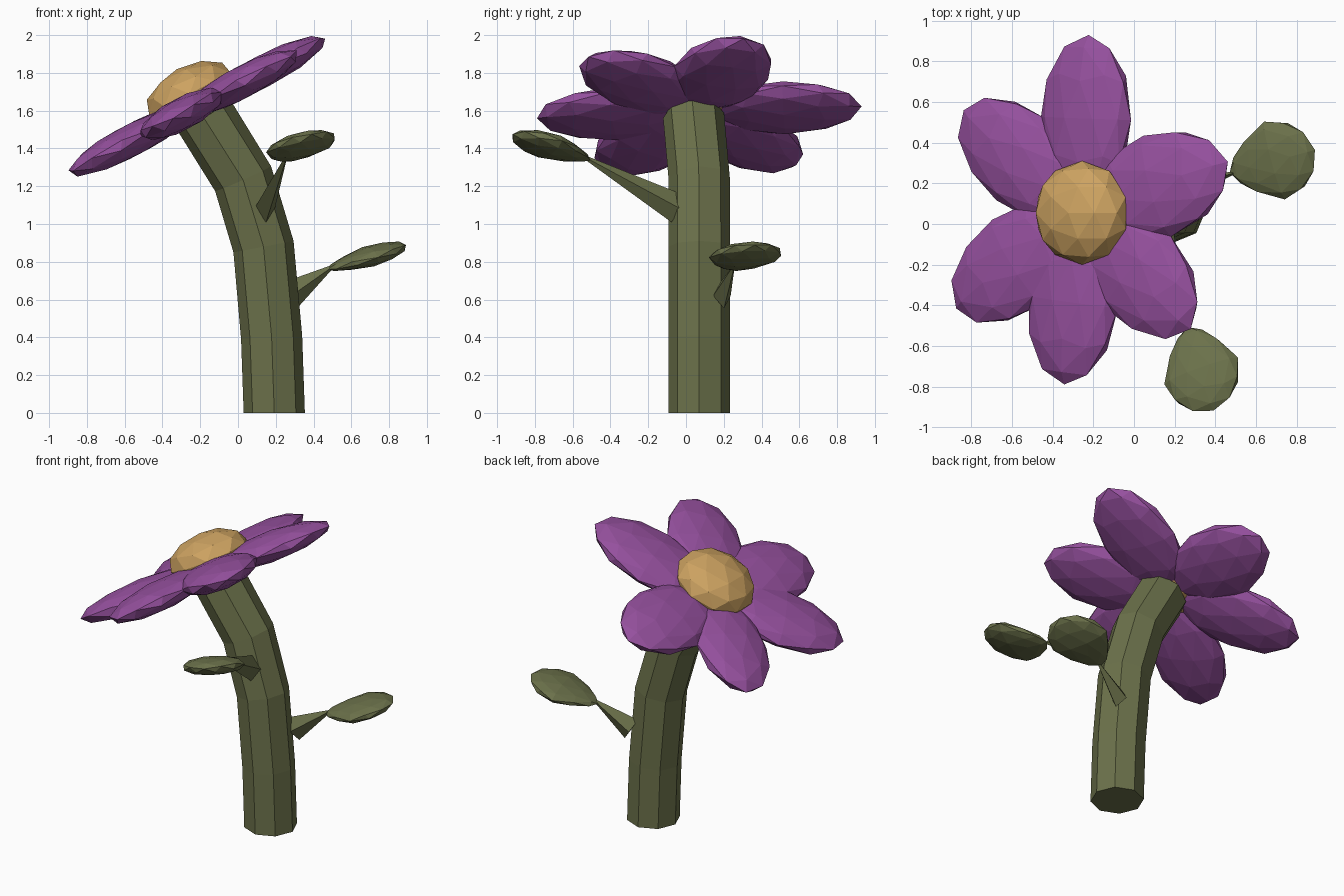
import bpy, bmesh, math
from mathutils import Vector, Matrix

if "Cube" in bpy.data.objects:
    bpy.data.objects.remove(bpy.data.objects["Cube"])


def material(name, rgb):
    m = bpy.data.materials.new(name)
    m.diffuse_color = (*rgb, 1)
    m.use_nodes = True
    m.node_tree.nodes["Principled BSDF"].inputs["Base Color"].default_value = m.diffuse_color
    return m


PURPLE = material("petal purple", (0.30, 0.08, 0.34))
YELLOW = material("centre yellow", (0.61, 0.365, 0.12))
GREEN = material("stem green", (0.147, 0.165, 0.069))


def finish(name, bm, mat):
    bmesh.ops.recalc_face_normals(bm, faces=bm.faces)
    me = bpy.data.meshes.new(name)
    bm.to_mesh(me)
    bm.free()
    me.materials.append(mat)
    ob = bpy.data.objects.new(name, me)
    bpy.context.collection.objects.link(ob)


def frame(axis, normal):
    """Rotation whose z runs along axis and whose x is the flat side's normal."""
    z = Vector(axis).normalized()
    x = Vector(normal)
    x = (x - z * x.dot(z)).normalized()
    return Matrix((x, z.cross(x), z)).transposed().to_4x4()


def blob(name, centre, axis, normal, length, width, thick, mat, taper=0.0):
    """Low-poly ellipsoid given by half sizes, pole along axis; taper pinches its start."""
    bm = bmesh.new()
    bmesh.ops.create_icosphere(bm, subdivisions=2, radius=1)
    for v in bm.verts:
        if v.co.z < 0:
            s = 1 + taper * v.co.z
            v.co.x *= s
            v.co.y *= s
            v.co.z *= 1 + taper * 0.25
    bm.transform(Matrix.Translation(centre) @ frame(axis, normal)
                 @ Matrix.Diagonal((thick, width, length, 1)))
    finish(name, bm, mat)


def tube(name, path, radii, sides, side_dir, mat, flat=1.0):
    """Closed tube through the path points, rings square to the path; flat narrows it sideways."""
    bm = bmesh.new()
    pts = [Vector(p) for p in path]
    rings = []
    for i, (p, r) in enumerate(zip(pts, radii)):
        a, b = pts[max(i - 1, 0)], pts[min(i + 1, len(pts) - 1)]
        d = (p - a).normalized() + (b - p).normalized()
        if p.z == 0:
            d = Vector((0, 0, 1))
        rot = frame(d, side_dir)
        rings.append([bm.verts.new(p + rot @ Vector((
            r * math.cos(math.tau * k / sides), flat * r * math.sin(math.tau * k / sides), 0)))
            for k in range(sides)])
    for lo, hi in zip(rings, rings[1:]):
        for k in range(sides):
            j = (k + 1) % sides
            bm.faces.new((lo[k], lo[j], hi[j], hi[k]))
    bm.faces.new(rings[0])
    bm.faces.new(rings[-1])
    finish(name, bm, mat)


# Bent eight-sided stem
tube("stem", [(0.192, 0.07, 0), (0.178, 0.07, 0.4), (0.135, 0.07, 0.88),
              (0.027, 0.07, 1.24), (-0.18, 0.04, 1.575)],
     [0.162] * 5, 8, (1, 0, 0), GREEN)

# Tilted flower head
TILT = math.radians(27.7)
U = Vector((math.cos(TILT), 0, math.sin(TILT)))
V = Vector((0, 1, 0))
N = U.cross(V)
HEAD = Vector((-0.25, 0.06, 1.608))

# angle, outer reach, half width
PETALS = [(17, 0.84, 0.26), (88, 0.87, 0.25), (143, 0.83, 0.245),
          (214, 0.85, 0.25), (263, 0.855, 0.25), (316, 0.83, 0.255)]
for i, (deg, reach, width) in enumerate(PETALS):
    a = math.radians(deg)
    d = U * math.cos(a) + V * math.sin(a)
    blob(f"petal_{i + 1}", HEAD + d * (reach - 0.41), d, N, 0.41, width, 0.088, PURPLE)

blob("flower_centre", (-0.255, 0.055, 1.69), N, U, 0.147, 0.255, 0.255, YELLOW)

# Leaves on thin blade-like stalks
tube("lower_leaf_stalk", [(0.27, 0.19, 0.62), (0.49, 0.25, 0.768)],
     [0.08, 0.012], 4, (0, 0, 1), GREEN, 0.6)
blob("lower_leaf", (0.69, 0.312, 0.827), (0.42, 0.11, 0.13), (-0.3, -0.1, 1),
     0.215, 0.198, 0.055, GREEN, 0.4)

tube("upper_leaf_stalk", [(0.14, -0.04, 1.08), (0.25, -0.52, 1.345)],
     [0.08, 0.012], 4, (0, 0, 1), GREEN, 0.7)
blob("upper_leaf", (0.33, -0.722, 1.41), (0.13, -0.42, 0.14), (-0.27, 0.28, 1),
     0.215, 0.195, 0.058, GREEN, 0.4)
